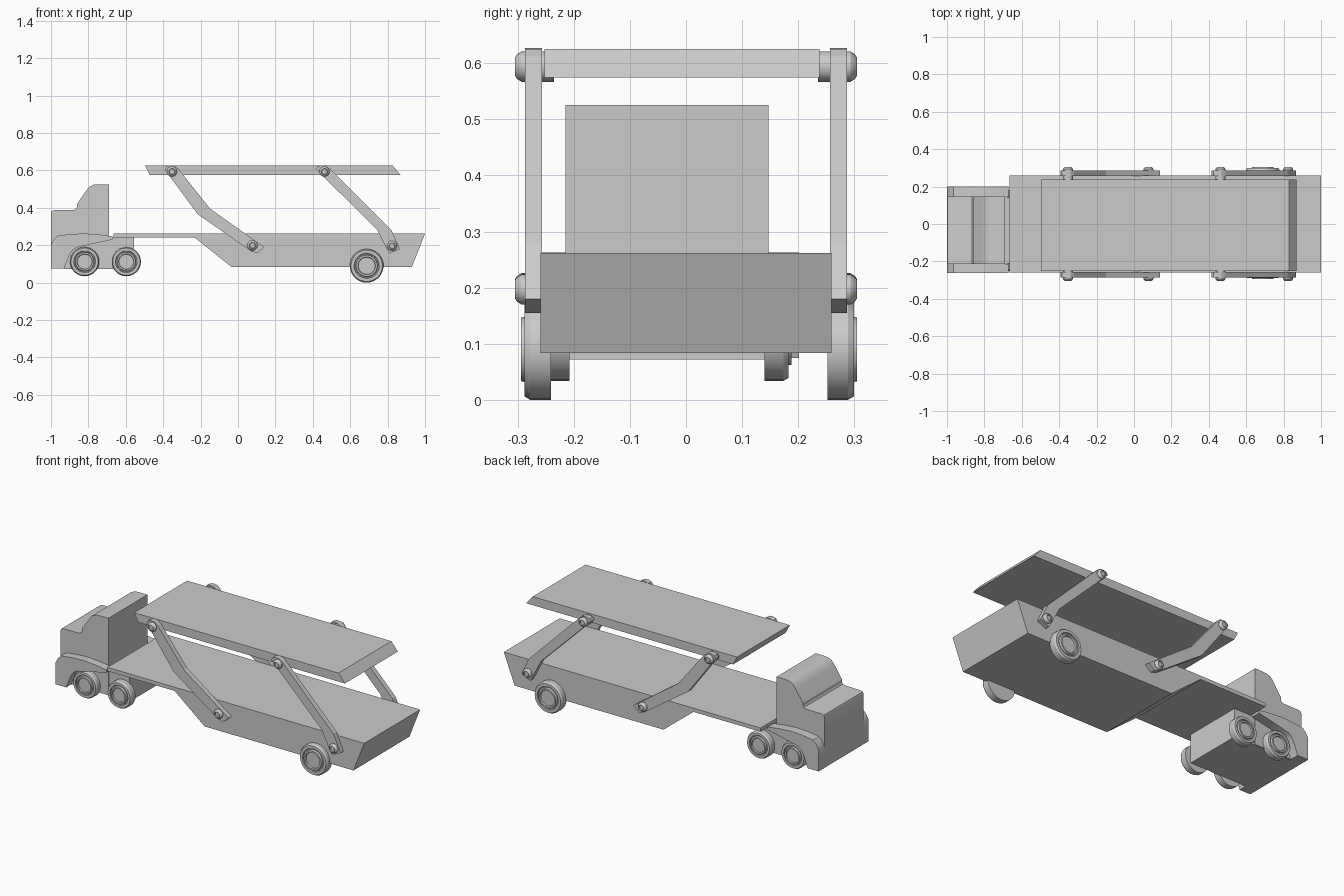
import bpy, bmesh
from math import sin, cos, pi

if "Cube" in bpy.data.objects:
    bpy.data.objects.remove(bpy.data.objects["Cube"])


def finish(name, bm):
    bmesh.ops.recalc_face_normals(bm, faces=bm.faces)
    me = bpy.data.meshes.new(name)
    bm.to_mesh(me)
    bm.free()
    ob = bpy.data.objects.new(name, me)
    bpy.context.collection.objects.link(ob)
    return ob


def smooth(ob):
    bpy.ops.object.select_all(action='DESELECT')
    ob.select_set(True)
    bpy.context.view_layer.objects.active = ob
    bpy.ops.object.shade_smooth_by_angle(angle=0.5)


def extrude(name, profile, y0, y1):
    """Side profile of (x, z) points extruded across y."""
    bm = bmesh.new()
    face = bm.faces.new([bm.verts.new((x, y0, z)) for x, z in profile])
    ext = bmesh.ops.extrude_face_region(bm, geom=[face])
    for v in ext["geom"]:
        if isinstance(v, bmesh.types.BMVert):
            v.co.y = y1
    return finish(name, bm)


def lathe(name, x, z, y, side, rings, n=32):
    """Turned part about the y axis; rings are (radius, outward offset)."""
    bm = bmesh.new()
    loops = [[bm.verts.new((x + r * cos(2 * pi * i / n), y + side * d,
                            z + r * sin(2 * pi * i / n))) for i in range(n)]
             for r, d in rings]
    for a, b in zip(loops, loops[1:]):
        for i in range(n):
            j = (i + 1) % n
            bm.faces.new((a[i], a[j], b[j], b[i]))
    bm.faces.new(loops[0])
    bm.faces.new(loops[-1])
    ob = finish(name, bm)
    smooth(ob)
    return ob


def wheel(name, x, z, y, side, r, w):
    lathe(name, x, z, y, side, [
        (r, 0), (r, w * .78), (r * .93, w), (r * .75, w),
        (r * .72, w * .86), (r * .66, w * .86), (r * .63, w * 1.12),
        (r * .53, w * 1.12), (r * .5, w * .95)])


# Cab with stepped rounded roof
smooth(extrude("cab", [
    (-1, .075), (-1, .372), (-.996, .382), (-.985, .387), (-.878, .388),
    (-.867, .393), (-.862, .402), (-.862, .418), (-.813, .49),
    (-.795, .513), (-.77, .524), (-.74, .526), (-.69, .526), (-.69, .075)],
    -.215, .147))

# Tractor chassis
extrude("chassis", [(-.93, .072), (-.93, .24), (-.555, .24), (-.555, .072)],
        -.21, .142)

# Front fenders
fender = [(-1, .075), (-1, .2), (-.985, .23), (-.965, .25), (-.9, .259),
          (-.82, .263), (-.74, .257), (-.67, .247), (-.67, .23),
          (-.78, .207), (-.866, .187), (-.885, .172), (-.9, .15), (-.93, .075)]
for tag, a, b in (("right", -.263, -.214), ("left", .146, .201)):
    smooth(extrude("fender_" + tag, fender, a, b))

# Tractor wheels
for i, x in enumerate((-.82, -.597)):
    wheel(f"tractor_wheel_right_{i}", x, .112, -.208, -1, .078, .043)
    wheel(f"tractor_wheel_left_{i}", x, .112, .14, 1, .078, .043)

# Trailer bed and upper deck
extrude("trailer_bed", [(-.665, .262), (1, .262), (.93, .084), (-.035, .084),
                        (-.23, .24), (-.665, .24)], -.259, .259)
extrude("upper_deck", [(-.497, .625), (.828, .625), (.87, .575),
                       (-.472, .575)], -.252, .238)

# Folding arms with pivot bolts, and trailer wheels
front_arm = [(-.392, .605), (-.384, .62), (-.365, .627), (-.34, .625),
             (-.32, .61), (-.15, .396), (.14, .19), (.105, .158),
             (.07, .168), (-.215, .365)]
rear_arm = [(.415, .608), (.424, .621), (.445, .627), (.468, .625),
            (.488, .612), (.797, .303), (.82, .28), (.866, .18),
            (.81, .155), (.795, .18), (.742, .285)]
for tag, s in (("right", -1), ("left", 1)):
    extrude("front_arm_" + tag, front_arm, s * .257, s * .287)
    extrude("rear_arm_" + tag, rear_arm, s * .257, s * .287)
    for i, (x, z) in enumerate(((-.353, .594), (.077, .199),
                                (.462, .594), (.824, .197))):
        lathe(f"pivot_bolt_{tag}_{i}", x, z, s * .235, s, [
            (.027, 0), (.027, .058), (.022, .066), (.016, .07),
            (.014, .064)], 24)
    wheel("trailer_wheel_" + tag, .688, .09, .252 if s > 0 else -.241, s,
          .09, .047)
